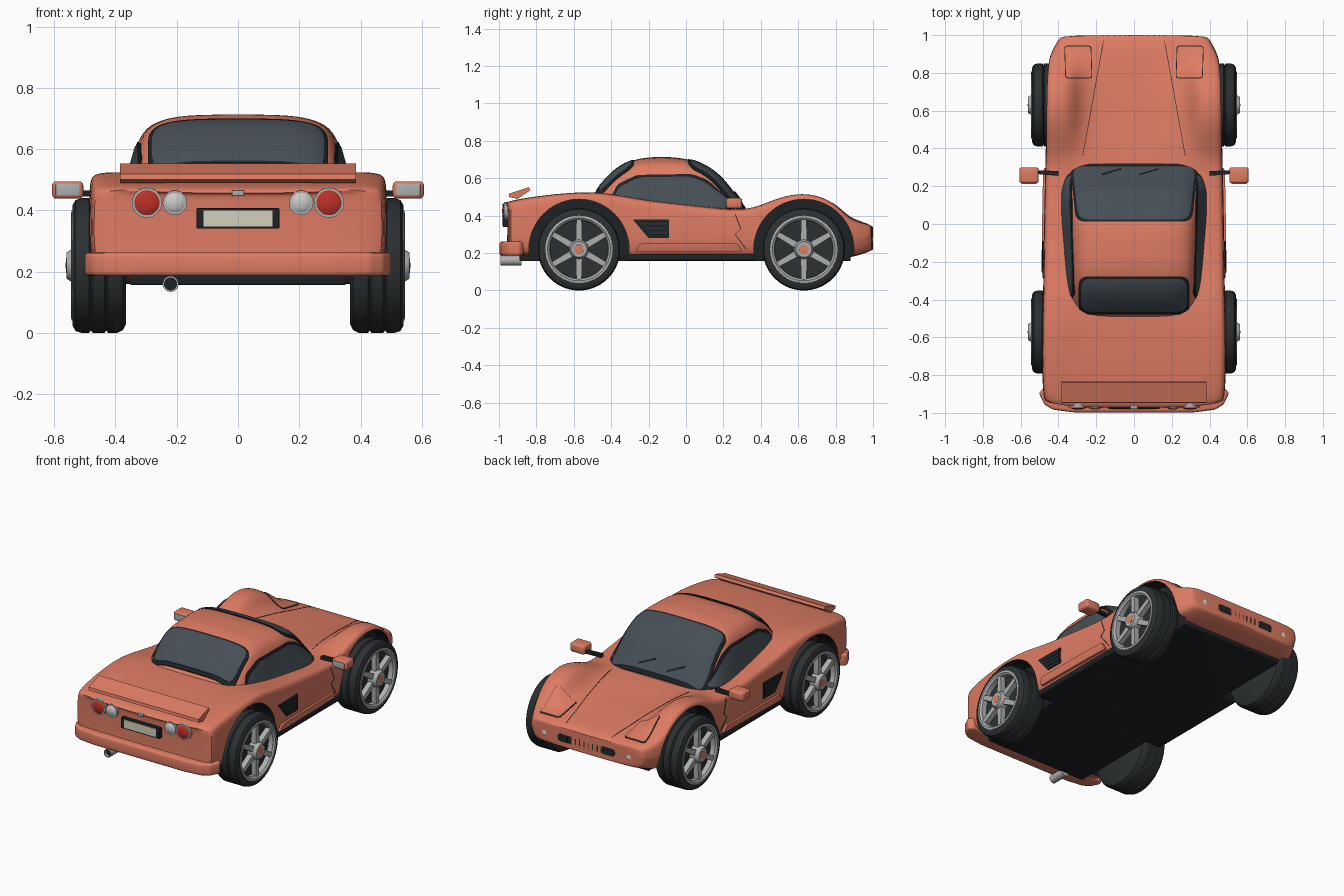
import bpy, bmesh, math
from mathutils import Vector, Matrix

if "Cube" in bpy.data.objects:
    bpy.data.objects.remove(bpy.data.objects["Cube"])


def material(name, r, g, b):
    m = bpy.data.materials.new(name)
    m.diffuse_color = (r, g, b, 1)
    m.use_nodes = True
    m.node_tree.nodes["Principled BSDF"].inputs["Base Color"].default_value = m.diffuse_color
    return m


PAINT = material("paint", .73, .20, .124)
GLASS = material("glass", .062, .08, .095)
BLACK = material("black", .013, .016, .018)
TYRE = material("tyre", .025, .03, .032)
SILVER = material("silver", .42, .43, .43)
RED = material("red", .5, .03, .02)
LAMP = material("lamp", .6, .6, .58)
PLATE = material("plate", .65, .63, .5)


def finish(ob, mat, angle=35):
    me = ob.data
    me.materials.clear()
    me.materials.append(mat)
    for p in me.polygons:
        p.use_smooth, p.material_index = True, 0
    me.set_sharp_from_angle(angle=math.radians(angle))
    return ob


def make(name, verts, faces, mat, bevel=0, angle=35):
    me = bpy.data.meshes.new(name)
    me.from_pydata(verts, [], faces)
    bm = bmesh.new()
    bm.from_mesh(me)
    bmesh.ops.remove_doubles(bm, verts=bm.verts, dist=1e-5)
    bmesh.ops.recalc_face_normals(bm, faces=bm.faces)
    if bevel:
        sharp = [e for e in bm.edges if e.calc_face_angle(0) > .8]
        bmesh.ops.bevel(bm, geom=sharp, offset=bevel, segments=3, profile=.5, affect='EDGES', clamp_overlap=True)
    bm.to_mesh(me)
    bm.free()
    ob = bpy.data.objects.new(name, me)
    bpy.context.collection.objects.link(ob)
    return finish(ob, mat, angle)


def bake(ob):
    dg = bpy.context.evaluated_depsgraph_get()
    me = bpy.data.meshes.new_from_object(ob.evaluated_get(dg), depsgraph=dg)
    ob.modifiers.clear()
    ob.data = me


def loft(name, rings, mat):
    n = len(rings[0])
    faces = [(i * n + j, i * n + (j + 1) % n, (i + 1) * n + (j + 1) % n, (i + 1) * n + j)
             for i in range(len(rings) - 1) for j in range(n)]
    for o in (0, (len(rings) - 1) * n):       # quad caps joining left and right halves
        faces += [(o + j, o + j + 1, o + n - 2 - j, o + n - 1 - j) for j in range(n // 2 - 1)]
    ob = make(name, [v for r in rings for v in r], faces, mat)
    ob.modifiers.new("sub", 'SUBSURF').levels = 2
    bake(ob)
    return finish(ob, mat, 50)


def prism(name, outline, axis, lo, hi, mat, bevel=0):
    put = {'x': lambda a, b, h: (h, a, b), 'y': lambda a, b, h: (a, h, b), 'z': lambda a, b, h: (a, b, h)}[axis]
    n = len(outline)
    verts = [put(a, b, h) for h in (lo, hi) for a, b in outline]
    faces = [tuple(range(n)), tuple(range(n, 2 * n))]
    faces += [(j, (j + 1) % n, n + (j + 1) % n, n + j) for j in range(n)]
    return make(name, verts, faces, mat, bevel)


def box(name, x0, x1, y0, y1, z0, z1, mat, bevel=0):
    return prism(name, [(x0, y0), (x1, y0), (x1, y1), (x0, y1)], 'z', z0, z1, mat, bevel)


def lathe(name, profile, loc, axis, mat, s=1, seg=48):
    verts, faces = [], []
    for a, r in profile:
        for k in range(seg):
            c, d = r * math.cos(k * math.tau / seg), r * math.sin(k * math.tau / seg)
            v = (a * s, c, d) if axis == 'x' else (c, a * s, d)
            verts.append(Vector(v) + Vector(loc))
    for i in range(len(profile) - 1):
        faces += [(i * seg + k, i * seg + (k + 1) % seg, (i + 1) * seg + (k + 1) % seg, (i + 1) * seg + k)
                  for k in range(seg)]
    return make(name, verts, faces, mat)


def rounded(pts, r):
    out = []
    for i, p in enumerate(pts):
        p, a, b = Vector(p), Vector(pts[i - 1]), Vector(pts[(i + 1) % len(pts)])
        a, b = p + (a - p).normalized() * r, p + (b - p).normalized() * r
        out += [a.lerp(p, t).lerp(p.lerp(b, t), t) for t in (0, .25, .5, .75, 1)]
    return [(v.x, v.y) for v in out]


def grow(pts, d):
    cx, cy = (sum(p[i] for p in pts) / len(pts) for i in (0, 1))
    return [(x + math.copysign(d, x - cx), y + math.copysign(d, y - cy)) for x, y in pts]


def boolean(ob, cutter, op):
    m = ob.modifiers.new("bool", 'BOOLEAN')
    m.object, m.operation, m.solver = cutter, op, 'EXACT'
    m.material_mode = 'TRANSFER'
    bake(ob)
    bpy.data.objects.remove(cutter)


# Panel lying on a curved base: inflated copy of the base trimmed to an outline
def panel(name, base, outline, axis, lo, hi, inflate, mat, sides=(1, -1)):
    for s in sides:
        ob = bpy.data.objects.new(name, base.data.copy())
        bpy.context.collection.objects.link(ob)
        for v, nrm in zip(ob.data.vertices, [x.vector.copy() for x in ob.data.vertex_normals]):
            v.co += nrm * inflate
        pts = outline if axis == 'x' else [(a * s, b) for a, b in outline]
        k = s if axis == 'x' else 1
        boolean(ob, prism("cutter", pts, axis, lo * k, hi * k, mat), 'INTERSECT')
        finish(ob, mat)


# Body shell: y, half width, underside, centre height, fender height
stations = [(-.972, .455, .2, .455, .455), (-.962, .477, .19, .478, .478), (-.80, .485, .18, .50, .505),
            (-.57, .487, .17, .52, .53), (-.40, .48, .17, .52, .52), (-.25, .478, .17, .49, .487),
            (0, .475, .17, .455, .46), (.25, .47, .17, .44, .43), (.36, .466, .17, .435, .44),
            (.45, .466, .17, .425, .48), (.56, .467, .17, .41, .518), (.68, .467, .17, .40, .52),
            (.79, .462, .17, .385, .475), (.87, .452, .175, .375, .388), (.93, .425, .19, .368, .366),
            (.985, .395, .21, .352, .352), (1.0, .375, .22, .338, .338)]
rings = []
for y, w, zb, zc, zf in stations:
    mix = lambda t: zf + (zc - zf) * t
    half = [(.03, zb), (w - .06, zb), (w - .015, zb + .015), (w, zb + .08), (w + .002, (zb + zf) / 2),
            (w, zf - .03), (w - .013, zf - .004), (w - .08, zf), (w - .135, mix(.15)),
            (w - .19, mix(.8)), (.17, zc), (.03, zc)]
    bow = lambda x: y + max(0, x - .33) ** 2 * (y < -.95)      # rear corners sweep forward
    rings.append([(x, bow(x), z) for x, z in half] + [(-x, bow(x), z) for x, z in reversed(half)])
body = loft("body", rings, PAINT)

# Cabin: z, rear y, front y, half width, squareness
rings = []
for z, y0, y1, w, e in [(.38, -.56, .36, .40, 5), (.45, -.53, .312, .375, 5), (.53, -.487, .248, .351, 5),
                        (.60, -.425, .195, .334, 5), (.65, -.375, .135, .316, 4.5), (.688, -.31, .065, .277, 4),
                        (.708, -.24, -.02, .2, 3), (.713, -.17, -.09, .1, 2.5)]:
    ring = []
    for k in range(56):
        t = (k + .5) * math.tau / 56 - math.pi / 2
        c, s = math.cos(t), math.sin(t)
        y = (y0 + y1) / 2 + (y1 - y0) / 2 * math.copysign(abs(s) ** (2 / e), s)
        x = w * math.copysign(abs(c) ** (2 / e), c) * (1 + .12 * (y + .05))
        ring.append((x, y, z))
    rings.append(ring)
cabin = loft("cabin", rings, PAINT)

# Windows with dark seals
screen = [(-.325, .305), (.325, .305), (.295, .025), (-.295, .025)]
rear = [(-.28, -.465), (.28, -.465), (.28, -.29), (-.28, -.29)]
side = [(-.41, .465), (-.355, .555), (-.25, .605), (.02, .61), (.10, .58), (.27, .455), (.2, .44)]
for nm, pts, ax, lo, hi, r, sides in [("windscreen", screen, 'z', .4, .8, .05, (1,)),
                                      ("rear_window", rear, 'z', .45, .8, .05, (1,)),
                                      ("side_window", side, 'x', .22, .6, .025, (1, -1))]:
    panel(nm + "_seal", cabin, rounded(grow(pts, .013), r), ax, lo, hi, .003, BLACK, sides)
    panel(nm, cabin, rounded(pts, r), ax, lo, hi, .005, GLASS, sides)

# Bonnet seams, headlight covers, door seams, vents and skirts
panel("bonnet_seam", body, [(.16, .97), (.163, .97), (.273, .36), (.27, .36)], 'z', .3, .6, .0015, BLACK)
lamp_cover = [(.23, .94), (.365, .94), (.36, .775), (.225, .775)]
panel("headlight_seam", body, rounded(grow(lamp_cover, .004), .015), 'z', .3, .6, .002, BLACK)
panel("headlight_cover", body, rounded(lamp_cover, .015), 'z', .3, .6, .005, PAINT)
door = [(.26, .41), (.29, .33), (.26, .30), (.32, .22)]
panel("door_seam", body, door + [(y + .005, z) for y, z in reversed(door)], 'x', .4, .6, .0015, BLACK)
panel("side_vent", body, [(-.285, .38), (-.09, .38), (-.09, .28), (-.20, .28)], 'x', .42, .6, .006, BLACK)
panel("side_skirt", body, rounded([(-.27, .205), (.30, .205), (.28, .25), (-.25, .25)], .012), 'x', .4, .6, .014, PAINT)

# Wheel arches cut with dark wells
for y in (-.572, .63):
    for s in (1, -1):
        well = lathe("cutter", [(.36, 0), (.36, .268), (.62, .268), (.62, 0)], (0, y, .22), 'x', BLACK, s, 64)
        boolean(body, well, 'DIFFERENCE')
body.data.set_sharp_from_angle(angle=math.radians(40))

# Wheels
for y, end in ((-.572, "rear"), (.63, "front")):
    for s, lr in ((1, "right"), (-1, "left")):
        c, tag = (0, y, .22), end + "_" + lr
        lathe("tyre_" + tag, [(.365, 0), (.365, .19), (.375, .21), (.395, .22), (.424, .22), (.43, .212), (.436, .22),
                              (.474, .22), (.48, .212), (.486, .22), (.51, .22), (.53, .214), (.54, .197),
                              (.54, .178), (.505, .168), (.50, 0)], c, 'x', TYRE, s, 56)
        lathe("rim_" + tag, [(.50, .155), (.535, .157), (.545, .168), (.543, .18), (.50, .182), (.50, .155)],
              c, 'x', SILVER, s, 56)
        lathe("hub_" + tag, [(.50, .052), (.545, .052), (.56, .042), (.56, 0)], c, 'x', SILVER, s, 32)
        lathe("hub_cap_" + tag, [(.55, .027), (.561, .025), (.563, 0)], c, 'x', PAINT, s, 24)
        verts, faces = [], []
        for k in range(6):
            rot = Matrix.Rotation(k * math.tau / 6, 3, 'X')
            for x in (.505, .538):
                verts += [rot @ Vector((x * s, a, r)) + Vector(c)
                          for a, r in ((-.018, .04), (.018, .04), (.014, .162), (-.014, .162))]
            faces += [tuple(8 * k + i for i in f) for f in ((0, 1, 2, 3), (4, 5, 6, 7), (0, 1, 5, 4),
                                                            (1, 2, 6, 5), (2, 3, 7, 6), (3, 0, 4, 7))]
        make("spokes_" + tag, verts, faces, SILVER)

# Underside
box("undertray", -.355, .355, -.89, .88, .157, .19, BLACK, .006)
box("sills", -.462, .462, -.32, .37, .16, .195, BLACK, .008)

# Rear bumper, spoiler, plate and exhaust
bumper = [(-.48, -.87), (-.503, -.895), (-.475, -.955), (-.43, -.983), (-.32, -.997)]
bumper += [(-x, y) for x, y in reversed(bumper)]
prism("rear_bumper", rounded(bumper, .012), 'z', .186, .262, PAINT, .014)
prism("spoiler", [(-.948, .50), (-.945, .518), (-.84, .553), (-.832, .536), (-.90, .49)], 'x', -.385, .385, PAINT)
box("plate_frame", -.135, .135, -.979, -.94, .34, .407, BLACK, .003)
box("number_plate", -.112, .112, -.983, -.95, .348, .4, PLATE)
box("boot_handle", -.02, .02, -.98, -.94, .448, .466, SILVER, .003)
lathe("exhaust", [(-.93, .019), (-.992, .02), (-.992, .026), (-.88, .026), (-.88, 0)],
      (-.22, 0, .16), 'y', SILVER, 1, 24)
lathe("exhaust_bore", [(-.975, 0), (-.975, .02), (-.93, .02)], (-.22, 0, .16), 'y', BLACK, 1, 24)

# Nose grille
prism("grille", rounded([(-.2, .25), (.2, .25), (.2, .298), (-.2, .298)], .02), 'y', .95, .999, BLACK)
for k in range(12):
    x = -.165 + k * .03
    box("grille_bar", x - .003, x + .003, .96, 1.0, .255, .293, TYRE)

for s in (1, -1):
    # Tail lamps and front lamps
    for nm, x, z, r, y, d, m in (("tail_light", .297, .425, .043, -.962, -1, RED),
                                 ("reverse_light", .206, .425, .034, -.962, -1, LAMP),
                                 ("front_lamp", .295, .272, .024, .979, 1, LAMP)):
        lathe(nm + "_ring", [(-.02, r + .006), (.012, r + .006), (.012, r - .002)], (x * s, y, z), 'y', SILVER, d, 32)
        lathe(nm, [(0, r), (.010, r), (.016, r * .75), (.02, r * .4), (.021, 0)], (x * s, y, z), 'y', m, d, 32)
    # Door mirrors
    x0, x1 = sorted((.505 * s, .607 * s))
    box("mirror_shell", x0, x1, .215, .30, .438, .495, PAINT, .014)
    x0, x1 = sorted((.517 * s, .595 * s))
    box("mirror_glass", x0, x1, .211, .23, .447, .486, SILVER, .002)
    prism("mirror_arm", [(.40 * s, .255), (.52 * s, .265), (.52 * s, .285), (.40 * s, .28)], 'z', .445, .465, BLACK)
    # Vent slats
    for k in range(3):
        x0, x1 = sorted((.46 * s, .488 * s))
        box("vent_slat", x0, x1, -.245 + .025 * k, -.10, .352 - .024 * k, .36 - .024 * k, TYRE)

# Wipers
for x in (-.17, .03):
    make("wiper", [(x + dx, y, z + dz) for dx, y, z in ((0, .258, .525), (.1, .288, .485))
                   for dz in (0, .012)] + [(x, .266, .525), (x + .1, .296, .485)],
         [(0, 1, 3, 2), (0, 2, 5, 4), (1, 4, 5, 3), (0, 4, 1), (2, 3, 5)], BLACK)
